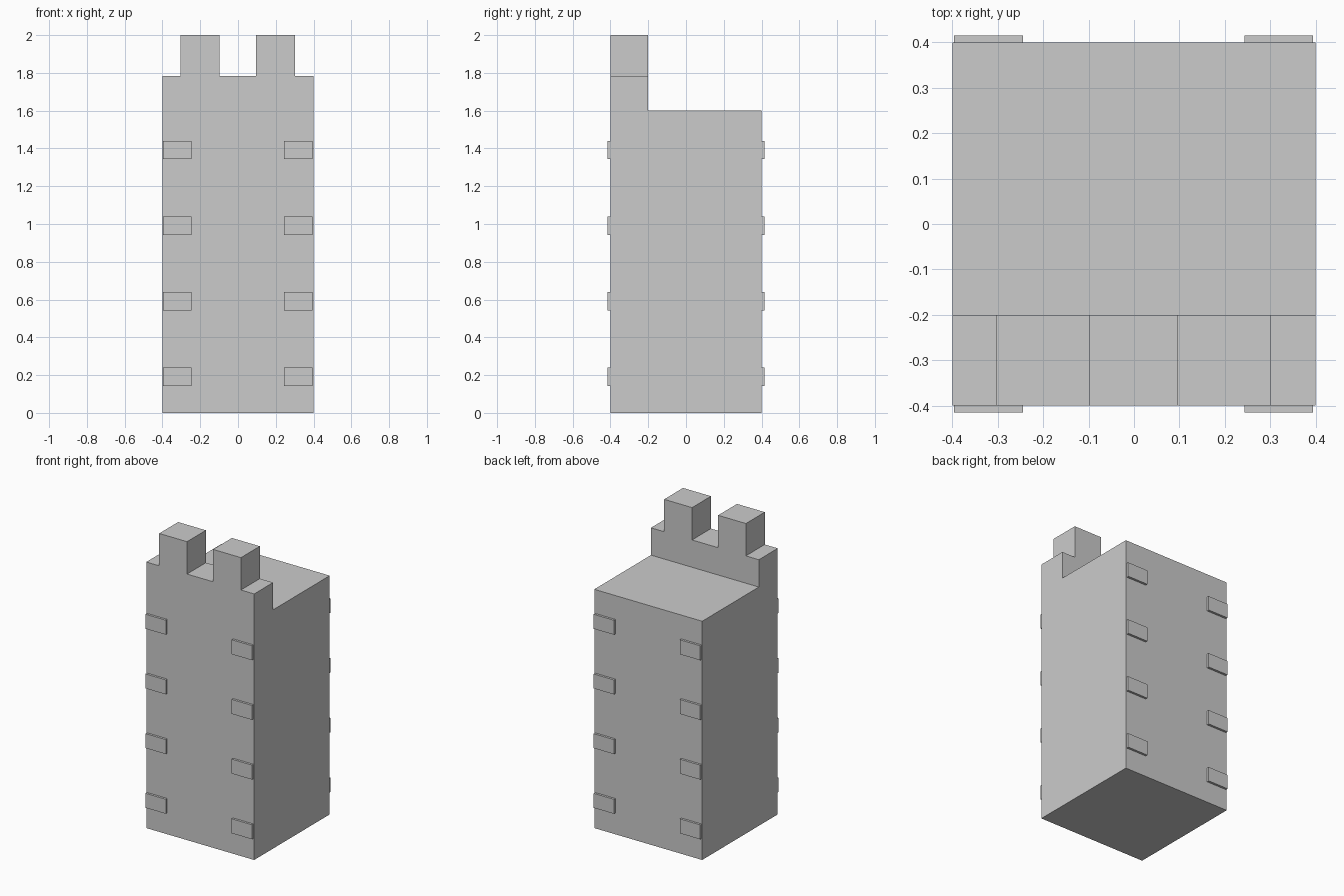
import bpy
import bmesh

if "Cube" in bpy.data.objects:
    bpy.data.objects.remove(bpy.data.objects["Cube"])


def make_object(name, bm):
    bmesh.ops.recalc_face_normals(bm, faces=bm.faces)
    mesh = bpy.data.meshes.new(name)
    bm.to_mesh(mesh)
    bm.free()
    obj = bpy.data.objects.new(name, mesh)
    bpy.context.collection.objects.link(obj)
    return obj


def box(name, x0, x1, y0, y1, z0, z1):
    bm = bmesh.new()
    bmesh.ops.create_cube(bm, size=1)
    for v in bm.verts:
        v.co.x = x1 if v.co.x > 0 else x0
        v.co.y = y1 if v.co.y > 0 else y0
        v.co.z = z1 if v.co.z > 0 else z0
    return make_object(name, bm)


def extrude_profile(name, points, y0, y1):
    bm = bmesh.new()
    face = bm.faces.new([bm.verts.new((x, y0, z)) for x, z in points])
    result = bmesh.ops.extrude_face_region(bm, geom=[face])
    for v in result["geom"]:
        if isinstance(v, bmesh.types.BMVert):
            v.co.y = y1
    # cap the starting side if the extrusion removed it
    if len(bm.faces) < len(points) + 2:
        bm.faces.new([v for v in bm.verts if abs(v.co.y - y0) < 1e-6])
    return make_object(name, bm)


# Main wall block
box("wall_block", -0.4, 0.4, -0.4, 0.4, 0.0, 1.6)

# Battlement along the front edge: low wall with two raised merlons
LOW, HIGH = 1.783, 2.0
extrude_profile("battlement", [
    (-0.4, 1.6), (0.4, 1.6), (0.4, LOW),
    (0.302, LOW), (0.302, HIGH), (0.095, HIGH), (0.095, LOW),
    (-0.098, LOW), (-0.098, HIGH), (-0.304, HIGH), (-0.304, LOW),
    (-0.4, LOW),
], -0.4, -0.2)

# Raised bricks near the corners of the front and back faces
for row in range(4):
    z = 0.143 + 0.4 * row
    for side, x in (("left", -0.396), ("right", 0.243)):
        box(f"front_brick_{side}_{row + 1}", x, x + 0.151, -0.415, -0.39, z, z + 0.097)
        box(f"back_brick_{side}_{row + 1}", x, x + 0.151, 0.39, 0.415, z, z + 0.097)
